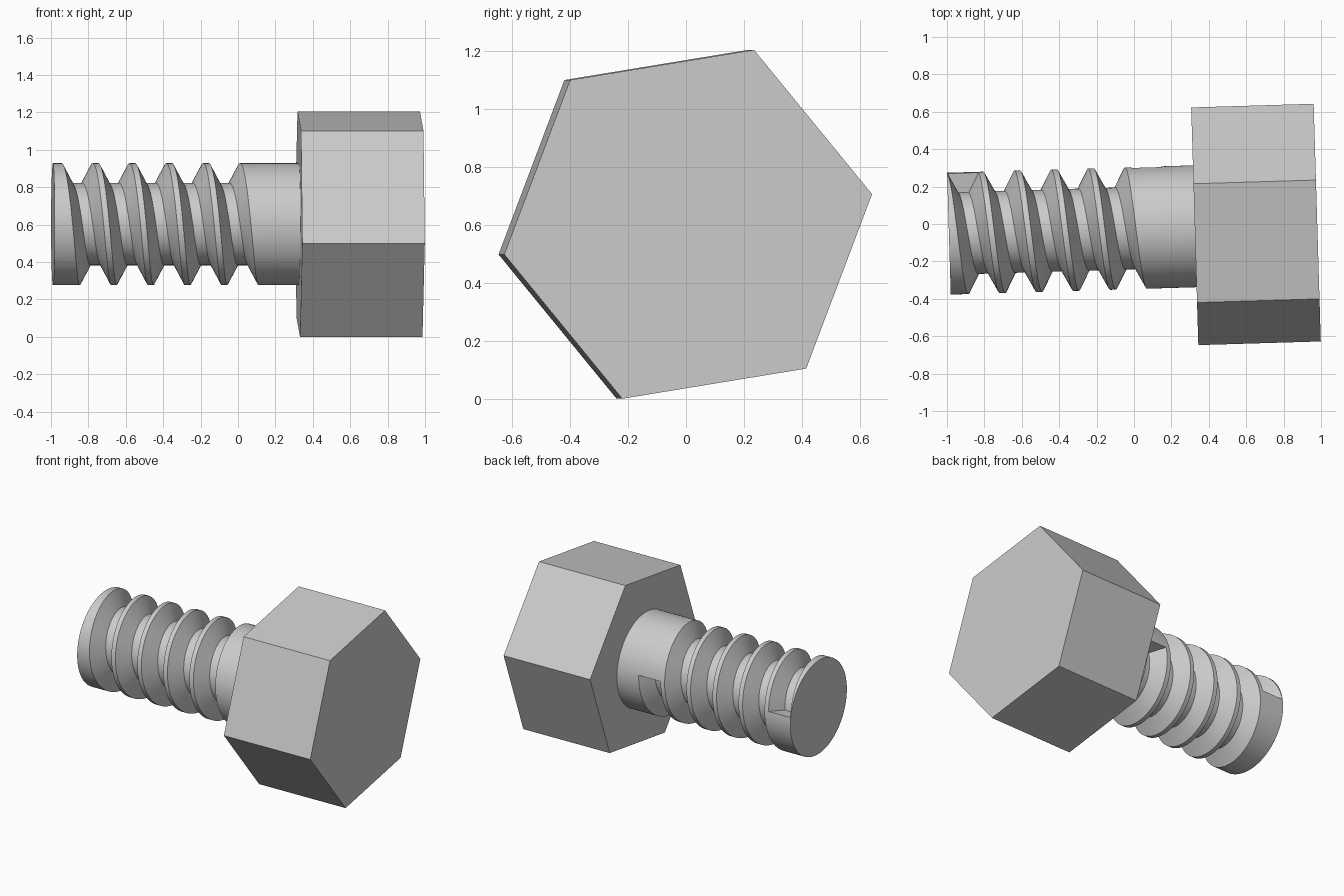
import bpy, bmesh, math
from mathutils import Matrix

if "Cube" in bpy.data.objects:
    bpy.data.objects.remove(bpy.data.objects["Cube"], do_unlink=True)

ROLL = math.radians(9.3)            # turn of the bolt about its own axis
PLACE = Matrix.Translation((0, -0.022, 0.6025)) @ Matrix.Rotation(math.atan(0.03), 4, 'Z')

END, HEAD_START, HEAD_END = -0.99, 0.325, 0.98
HEAD_R, CREST_R, ROOT_R = 0.644, 0.326, 0.22
PITCH, TURNS, FIRST = 0.197, 5, -0.905      # thread groove spacing and start
TOP_HALF, ROOT_HALF = 0.083, 0.028          # half widths of the groove
SEGMENTS = 96

steel = bpy.data.materials.new("light grey steel")
steel.use_nodes = True
steel.diffuse_color = (0.6, 0.6, 0.6, 1)
steel.node_tree.nodes["Principled BSDF"].inputs["Base Color"].default_value = (0.6, 0.6, 0.6, 1)


def point(bm, x, r, angle):
    return bm.verts.new((x, r * math.cos(angle), r * math.sin(angle)))


def finish(name, bm, smooth):
    bmesh.ops.remove_doubles(bm, verts=bm.verts, dist=1e-5)
    bmesh.ops.recalc_face_normals(bm, faces=bm.faces)
    mesh = bpy.data.meshes.new(name)
    bm.to_mesh(mesh)
    bm.free()
    mesh.materials.append(steel)
    obj = bpy.data.objects.new(name, mesh)
    bpy.context.collection.objects.link(obj)
    obj.matrix_world = PLACE
    if smooth:
        bpy.ops.object.select_all(action='DESELECT')
        obj.select_set(True)
        bpy.context.view_layer.objects.active = obj
        bpy.ops.object.shade_smooth_by_angle(angle=math.radians(25))
    return obj


# Hexagonal head
bm = bmesh.new()
rings = [[point(bm, x, HEAD_R, ROLL + i * math.pi / 3) for i in range(6)]
         for x in (HEAD_START, HEAD_END)]
for ring in rings:
    bm.faces.new(ring)
for i in range(6):
    j = (i + 1) % 6
    bm.faces.new((rings[0][i], rings[0][j], rings[1][j], rings[1][i]))
finish("hex_head", bm, False)


# Shank with a helical groove: the lengthwise profile slides one pitch per turn
def groove(centre):
    return [(centre - TOP_HALF, CREST_R), (centre - ROOT_HALF, ROOT_R),
            (centre + ROOT_HALF, ROOT_R), (centre + TOP_HALF, CREST_R)]


bm = bmesh.new()
columns = []
for s in range(SEGMENTS + 1):
    t = s / SEGMENTS
    profile = [(END, CREST_R)]
    for k in range(TURNS):
        profile += groove(FIRST + PITCH * (k + t))
    profile.append((HEAD_START + 0.01, CREST_R))
    columns.append([point(bm, x, r, ROLL + math.tau * t) for x, r in profile])
for a, b in zip(columns, columns[1:]):
    for i in range(len(a) - 1):
        bm.faces.new((a[i], b[i], b[i + 1], a[i + 1]))

# Flat walls where the groove starts and stops
bm.faces.new(columns[0][1:5])
bm.faces.new(columns[-1][-5:-1])

# End discs
for row in (0, -1):
    bm.faces.new([c[row] for c in columns[:-1]])
finish("threaded_shank", bm, True)
